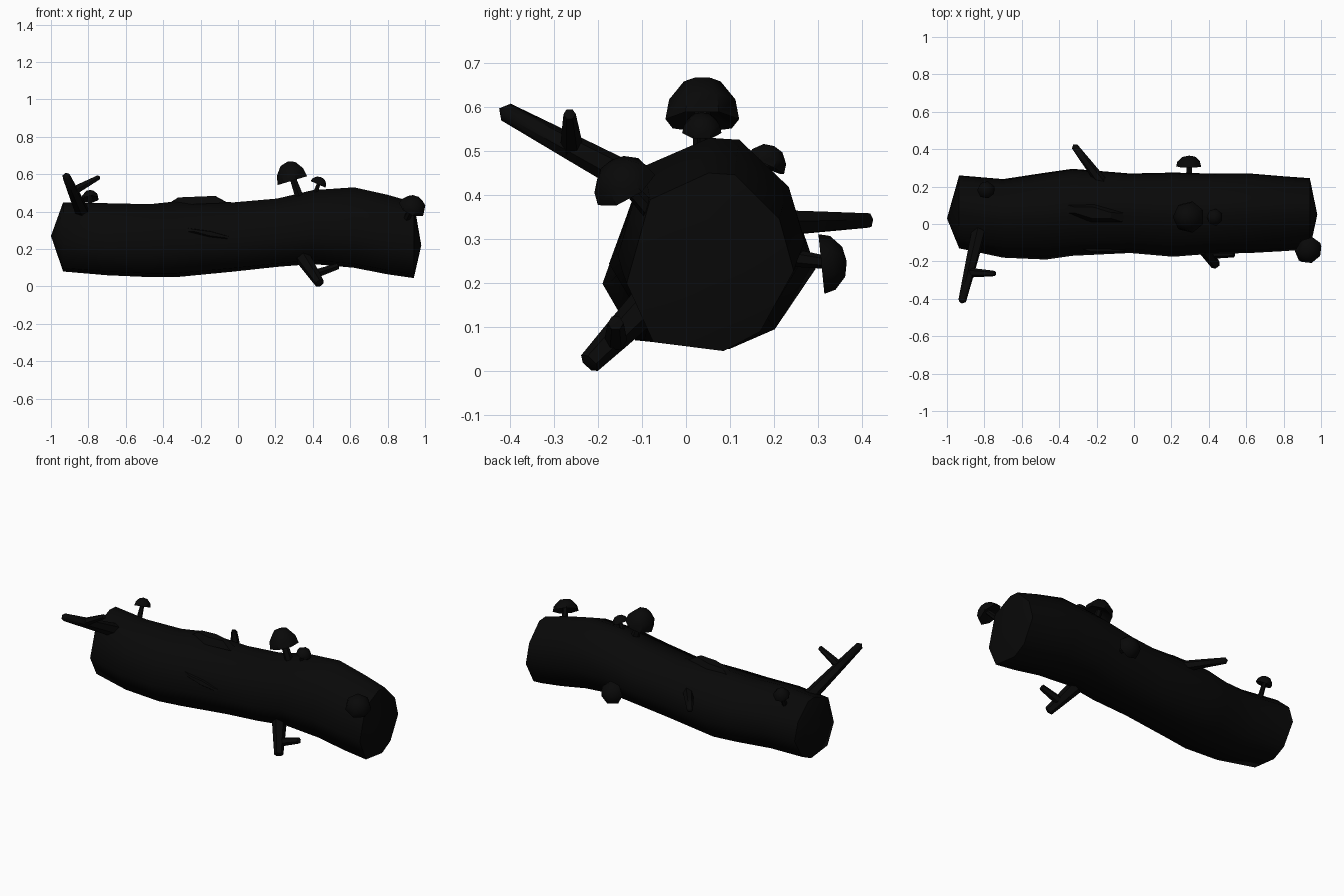
import bpy, bmesh, math
from mathutils import Vector

cube = bpy.data.objects.get("Cube")
if cube:
    bpy.data.objects.remove(cube, do_unlink=True)

charcoal = bpy.data.materials.new("charcoal_black")
charcoal.use_nodes = True
BLACK = (0.0025, 0.0025, 0.0025, 1)
charcoal.diffuse_color = BLACK
charcoal.node_tree.nodes["Principled BSDF"].inputs["Base Color"].default_value = BLACK


def finish(name, bm, angle=50):
    bmesh.ops.recalc_face_normals(bm, faces=bm.faces)
    mesh = bpy.data.meshes.new(name)
    bm.to_mesh(mesh)
    bm.free()
    mesh.materials.append(charcoal)
    obj = bpy.data.objects.new(name, mesh)
    bpy.context.collection.objects.link(obj)
    bpy.ops.object.select_all(action='DESELECT')
    obj.select_set(True)
    bpy.context.view_layer.objects.active = obj
    bpy.ops.object.shade_smooth_by_angle(angle=math.radians(angle))
    return obj


def skin(bm, rings, start, end):
    """Bridge rings of points and close both ends with a centre point."""
    loops = [[bm.verts.new(p) for p in ring] for ring in rings]
    n = len(loops[0])
    for a, b in zip(loops, loops[1:]):
        for i in range(n):
            j = (i + 1) % n
            bm.faces.new((a[i], a[j], b[j], b[i]))
    for loop, tip in ((loops[0], start), (loops[-1], end)):
        centre = bm.verts.new(tip)
        for i in range(n):
            bm.faces.new((loop[i], loop[(i + 1) % n], centre))


def lathe(name, base, axis, profile, sides, start, end):
    """Sweep (radius, height) pairs around an axis."""
    base, axis = Vector(base), Vector(axis).normalized()
    turn = Vector((0, 0, 1)).rotation_difference(axis)
    rings = []
    for r, h in profile:
        rings.append([base + turn @ Vector((r * math.cos(t), r * math.sin(t), h))
                      for t in (math.tau * (i + 0.5) / sides for i in range(sides))])
    bm = bmesh.new()
    skin(bm, rings, base + axis * start, base + axis * end)
    return finish(name, bm)


def branch(name, a, b, r0, r1, sides=6):
    d = Vector(b) - Vector(a)
    n = d.length
    lathe(name, a, d, [(r0, 0), ((r0 + r1) / 2, n * 0.5), (r1, n * 0.96)],
          sides, 0, n)


def mushroom(name, root, rim, axis, r, h, stem_r):
    """Stem from the log to the cap, and a faceted dome hollow below."""
    top = Vector(rim) + Vector(axis).normalized() * h * 0.4
    branch(name + "_stem", root, top, stem_r * 1.2, stem_r * 0.8)
    lathe(name + "_cap", rim, axis,
          [(r * 0.3, h * 0.3), (r, 0), (r * 0.9, h * 0.45), (r * 0.5, h * 0.88)],
          7, h * 0.35, h)


# Log: uneven cross-section, fitted to low y, high y, low z, high z at each x
outline = [(1, -0.1), (0.83, 0.48), (0.3, 0.98), (-0.02, 1), (-0.72, 0.7),
           (-1, -0.24), (-0.68, -0.9), (0.16, -1), (0.6, -0.78)]
sections = [
    (-0.935, -0.13, 0.26, 0.08, 0.45),
    (-0.70, -0.18, 0.24, 0.06, 0.445),
    (-0.47, -0.19, 0.275, 0.05, 0.44),
    (-0.33, -0.17, 0.295, 0.05, 0.455),
    (-0.02, -0.155, 0.27, 0.08, 0.45),
    (0.21, -0.175, 0.275, 0.105, 0.47),
    (0.40, -0.16, 0.27, 0.12, 0.515),
    (0.62, -0.155, 0.27, 0.10, 0.53),
    (0.80, -0.145, 0.255, 0.065, 0.49),
    (0.94, -0.135, 0.245, 0.045, 0.45),
]
rings = [[(x, (y0 + y1) / 2 + u * (y1 - y0) / 2, (z0 + z1) / 2 + v * (z1 - z0) / 2)
          for u, v in outline] for x, y0, y1, z0, z1 in sections]
bm = bmesh.new()
skin(bm, rings, (-1.0, 0.03, 0.27), (0.98, 0.05, 0.22))
finish("log", bm, 60)


# Raised bark splinters: flat diamonds swollen along the grain
def splinter(name, centre, length, width, height, rotation):
    bm = bmesh.new()
    bmesh.ops.create_cone(bm, cap_ends=True, segments=6, radius1=1,
                          radius2=0.6, depth=1)
    bmesh.ops.scale(bm, verts=bm.verts, vec=(length, width, height))
    obj = finish(name, bm, 30)
    obj.location = centre
    obj.rotation_euler = rotation


splinter("top_splinter", (-0.22, 0.06, 0.46), 0.19, 0.05, 0.04, (0, -0.04, -0.15))
splinter("front_splinter", (-0.15, -0.14, 0.28), 0.16, 0.02, 0.02, (1.3, 0.2, 0))

# Broken branches with side twigs
branch("front_branch", (-0.83, -0.04, 0.39), (-0.922, -0.425, 0.597), 0.04, 0.022)
branch("front_twig", (-0.88, -0.26, 0.51), (-0.738, -0.265, 0.587), 0.026, 0.014)
branch("back_branch", (-0.14, 0.18, 0.335), (-0.325, 0.425, 0.342), 0.034, 0.018)
branch("lower_branch", (0.35, -0.09, 0.15), (0.44, -0.225, 0.012), 0.042, 0.026)
branch("lower_twig", (0.42, -0.16, 0.07), (0.54, -0.16, 0.11), 0.026, 0.018)

# Mushrooms
mushroom("large_mushroom", (0.335, 0.04, 0.46), (0.295, 0.037, 0.567),
         (-0.3, 0, 1), 0.086, 0.105, 0.022)
mushroom("small_mushroom", (0.40, 0.04, 0.47), (0.43, 0.036, 0.545),
         (0.4, 0, 0.9), 0.046, 0.042, 0.013)
mushroom("end_mushroom", (0.89, -0.06, 0.34), (0.93, -0.137, 0.418),
         (0.42, -0.5, 0.85), 0.076, 0.068, 0.018)
mushroom("left_mushroom", (-0.79, 0.14, 0.38), (-0.79, 0.18, 0.466),
         (-0.1, 0.4, 0.9), 0.048, 0.05, 0.014)
mushroom("back_mushroom", (0.295, 0.22, 0.26), (0.295, 0.308, 0.243),
         (0, 1, 0.1), 0.07, 0.058, 0.018)
